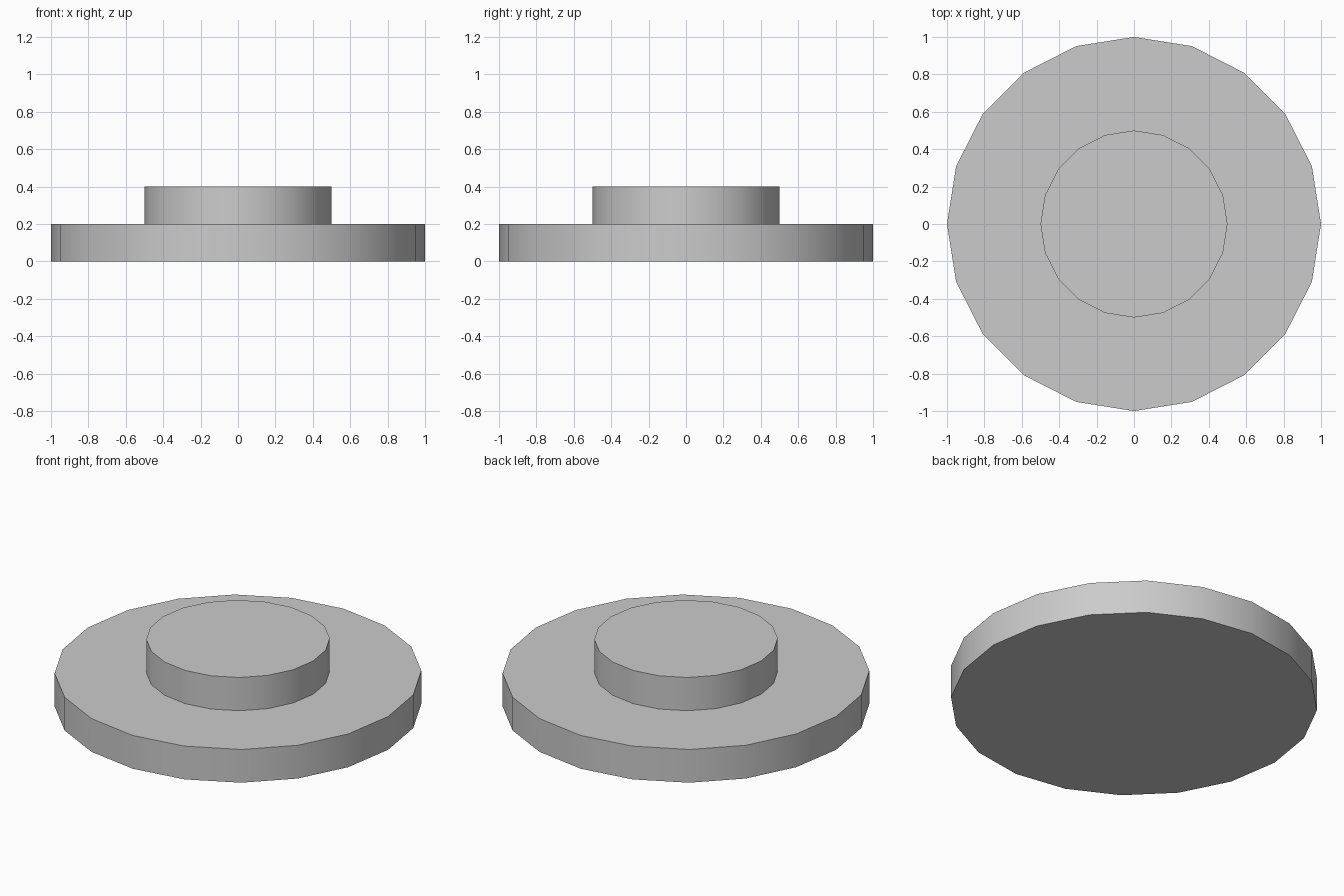
import bpy, bmesh
from math import sin, cos, tau, radians

if "Cube" in bpy.data.objects:
    bpy.data.objects.remove(bpy.data.objects["Cube"])

SIDES = 20
# Stepped profile (radius, height), from the underside to the top
PROFILE = [(1.0, 0.0), (1.0, 0.2), (0.5, 0.2), (0.5, 0.4)]


def ring(bm, radius, z):
    return [bm.verts.new((radius * cos(tau * i / SIDES), radius * sin(tau * i / SIDES), z))
            for i in range(SIDES)]


# Stepped disc: wide base plate with a raised round boss
bm = bmesh.new()
rings = [ring(bm, r, z) for r, z in PROFILE]
for low, high in zip(rings, rings[1:]):
    for i in range(SIDES):
        j = (i + 1) % SIDES
        bm.faces.new((low[i], low[j], high[j], high[i]))

# Closed underside and top
bm.faces.new(rings[0][::-1])
bm.faces.new(rings[-1])

mesh = bpy.data.meshes.new("stepped_disc")
bm.to_mesh(mesh)
bm.free()
disc = bpy.data.objects.new("stepped_disc", mesh)
bpy.context.collection.objects.link(disc)

# Smooth round walls, sharp rims
bpy.context.view_layer.objects.active = disc
disc.select_set(True)
bpy.ops.object.shade_smooth_by_angle(angle=radians(30))
